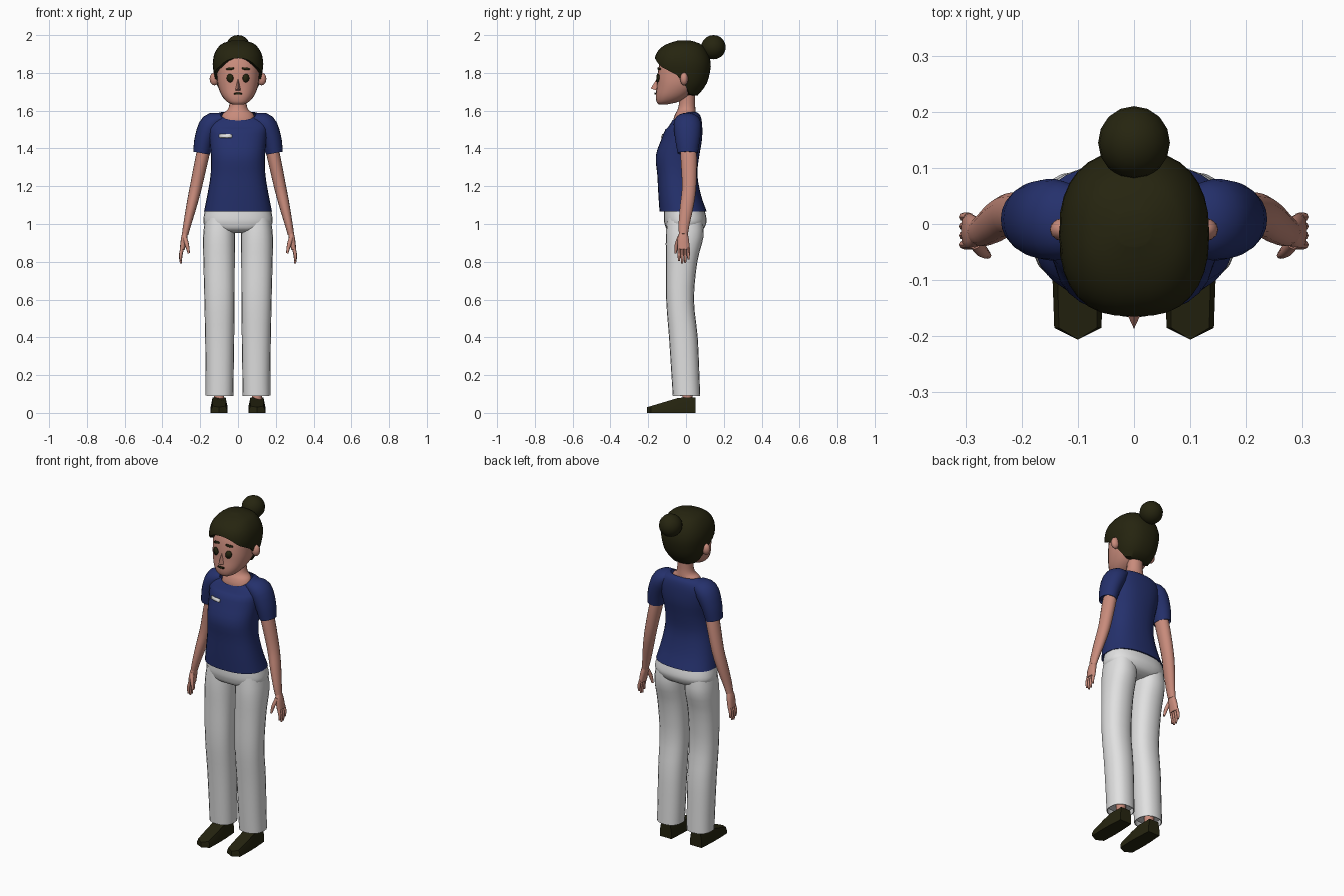
import bpy
import bmesh
from math import sin, cos, pi, radians, copysign
from mathutils import Vector
from mathutils.bvhtree import BVHTree

if "Cube" in bpy.data.objects:
    bpy.data.objects.remove(bpy.data.objects["Cube"], do_unlink=True)


def material(name, rgb):
    mat = bpy.data.materials.new(name)
    mat.use_nodes = True
    mat.diffuse_color = (*rgb, 1)
    mat.node_tree.nodes["Principled BSDF"].inputs["Base Color"].default_value = (*rgb, 1)
    return mat


skin = material("warm skin", (.58, .26, .2))
navy = material("navy cloth", (.018, .03, .15))
white = material("off white cloth", (.75, .75, .75))
dark = material("dark brown", (.019, .018, .005))


def finish(name, bm, mat, mirror=False, angle=50):
    """Turn a bmesh into a shaded object, optionally mirrored across x."""
    bmesh.ops.recalc_face_normals(bm, faces=bm.faces)
    mesh = bpy.data.meshes.new(name)
    bm.to_mesh(mesh)
    bm.free()
    mesh.materials.append(mat)
    obj = bpy.data.objects.new(name, mesh)
    bpy.context.collection.objects.link(obj)
    bpy.ops.object.select_all(action='DESELECT')
    obj.select_set(True)
    bpy.context.view_layer.objects.active = obj
    bpy.ops.object.shade_smooth_by_angle(angle=radians(angle))
    if mirror:
        mod = obj.modifiers.new("Mirror", 'MIRROR')
        mod.use_mirror_merge = False
    return obj


def refine(rows, steps=3):
    """Smooth a list of sections with a Catmull-Rom spline."""
    pts = [Vector(r) for r in rows]
    pts = [2 * pts[0] - pts[1]] + pts + [2 * pts[-1] - pts[-2]]
    out = []
    for a, b, c, d in zip(pts, pts[1:], pts[2:], pts[3:]):
        for i in range(steps):
            t = i / steps
            out.append(b + (c - a) * (t / 2) + (2 * a - 5 * b + 4 * c - d) * (t * t / 2)
                       + (3 * b - a - 3 * c + d) * (t ** 3 / 2))
    return out + [pts[-2]]


def rounded(a, power):
    """Point on a unit superellipse."""
    return tuple(copysign(abs(v) ** (2 / power), v) for v in (cos(a), sin(a)))


def bridge(bm, rings):
    for r, s in zip(rings, rings[1:]):
        for i in range(len(r)):
            j = (i + 1) % len(r)
            bm.faces.new((r[i], r[j], s[j], s[i]))


def tube(name, rows, mat, n=20, power=2, mirror=False, caps=(True, True), hollow=0, warp=None):
    """Loft sections (x, z, half width, front y, back y); hollow recesses the last end."""
    bm = bmesh.new()
    rows = refine(rows)
    rings = []

    def ring(row, u, shrink=1, shift=Vector()):
        x, z, rx, y0, y1 = row
        verts = []
        for i in range(n):
            c, s = rounded(2 * pi * i / n, power)
            co = Vector((x, (y0 + y1) / 2, z)) + shift
            co += u * (rx * c * shrink) + Vector((0, (y1 - y0) / 2 * s * shrink, 0))
            verts.append(bm.verts.new(warp(co) if warp else co))
        rings.append(verts)

    for k, row in enumerate(rows):
        a, b = rows[max(k - 1, 0)], rows[min(k + 1, len(rows) - 1)]
        along = Vector((b[0] - a[0], 0, b[1] - a[1])).normalized()
        u = Vector((along.z, 0, -along.x))
        ring(row, u)
    if hollow:
        ring(rows[-1], u, .94)
        ring(rows[-1], u, .9, along * -hollow)
    bridge(bm, rings)
    for use, end in zip(caps, (rings[0], rings[-1])):
        if use:
            bm.faces.new(end)
    return finish(name, bm, mat, mirror)


def ball(name, centre, size, mat, mirror=False, seg=16):
    bm = bmesh.new()
    bmesh.ops.create_uvsphere(bm, u_segments=seg, v_segments=10, radius=1)
    for v in bm.verts:
        v.co = Vector(centre) + Vector(a * b for a, b in zip(v.co, size))
    return finish(name, bm, mat, mirror)


def plate(name, target, x, z, w, h, mat, power=2, tilt=0, mirror=False):
    """Thin patch projected onto the front of another part."""
    src = bmesh.new()
    src.from_mesh(target.data)
    tree = BVHTree.FromBMesh(src)
    src.free()
    bm = bmesh.new()

    def put(px, pz):
        hit = tree.ray_cast(Vector((px, -1, pz)), Vector((0, 1, 0)))[0]
        return bm.verts.new(hit - Vector((0, .004, 0)))

    n = 20
    mid = put(x, z)
    rim = []
    for i in range(n):
        c, s = rounded(2 * pi * i / n, power)
        rim.append(put(x + c * w, z + s * h + c * w * tilt))
    for i in range(n):
        bm.faces.new((mid, rim[i], rim[(i + 1) % n]))
    obj = finish(name, bm, mat, mirror)
    mod = obj.modifiers.new("Thickness", 'SOLIDIFY')
    mod.thickness, mod.offset = .006, 0


# Head, neck, ears and nose
head = tube("head", [(0, 1.633, .03, -.145, -.1), (0, 1.647, .058, -.156, -.04),
                     (0, 1.68, .086, -.16, .02), (0, 1.73, .106, -.155, .07),
                     (0, 1.78, .112, -.152, .09), (0, 1.85, .112, -.14, .1),
                     (0, 1.92, .09, -.11, .07)], skin, n=24, power=2.3)
tube("neck", [(0, 1.52, .095, -.065, .04), (0, 1.555, .09, -.066, .045),
              (0, 1.585, .08, -.056, .05), (0, 1.605, .055, -.045, .05),
              (0, 1.64, .045, -.037, .048), (0, 1.72, .045, -.035, .05)], skin)
ball("ear", (.125, -.01, 1.768), (.025, .021, .034), skin, True, 12)
bm = bmesh.new()
top, left, right, tip = [bm.verts.new(c) for c in (
    (0, -.148, 1.78), (.018, -.148, 1.705), (-.018, -.148, 1.705), (0, -.187, 1.717))]
for f in ((top, left, tip), (top, tip, right), (left, right, tip), (top, right, left)):
    bm.faces.new(f)
finish("nose", bm, skin, angle=80)

# Painted face
plate("eye", head, .042, 1.772, .017, .022, dark, mirror=True)
plate("eyebrow", head, .042, 1.822, .02, .006, dark, power=3, tilt=-.15, mirror=True)
plate("mouth", head, 0, 1.69, .022, .005, dark, power=3)

# Hair cap with a lower edge that follows the hairline
shape = refine([(1.66, .07, -.1, .04), (1.69, .088, -.11, .07), (1.74, .115, -.14, .108),
                (1.8, .128, -.16, .126), (1.85, .134, -.168, .131), (1.9, .125, -.158, .118),
                (1.935, .105, -.13, .097), (1.957, .08, -.09, .07), (1.972, .03, -.04, .02)], 4)
edge = [(-1, 1.68), (-.4, 1.685), (-.1, 1.72), (.1, 1.785), (.3, 1.8), (.75, 1.835), (1, 1.878)]


def lookup(table, key):
    for a, b in zip(table, table[1:]):
        if key <= b[0]:
            break
    t = min(max((key - a[0]) / (b[0] - a[0]), 0), 1)
    return Vector(a).lerp(Vector(b), t)


bm = bmesh.new()
rings = []
n, levels = 32, 14
for k in range(-1, levels + 1):
    t = max(k, 0) / levels
    verts = []
    for i in range(n):
        a = 2 * pi * i / n
        low = lookup(edge, -sin(a))[1]
        z = low + (shape[-1][0] - low) * sin(t * pi / 2)
        _, rx, y0, y1 = lookup(shape, z)
        c, s = rounded(a, 2.4)
        tuck = .6 if k < 0 else 1
        verts.append(bm.verts.new((rx * c * tuck, (y0 + y1) / 2 + (y1 - y0) / 2 * s * tuck, z)))
    rings.append(verts)
bridge(bm, rings)
bm.faces.new(rings[-1])
finish("hair", bm, dark)
ball("hair_bun", (0, .145, 1.936), (.064, .065, .064), dark)


# Shirt: scooped collar, sleeves and a small plain tag
def scoop(co):
    if co.y < 0 and co.z > 1.5:
        co.z += .6 * co.y * min((co.z - 1.5) / .08, 1)
    return co


shirt = tube("shirt", [(0, 1.592, .092, -.072, .055), (0, 1.575, .135, -.085, .075),
                       (0, 1.53, .16, -.1, .085), (0, 1.45, .152, -.13, .085),
                       (0, 1.36, .143, -.16, .07), (0, 1.26, .145, -.152, .06),
                       (0, 1.15, .163, -.146, .08), (0, 1.065, .18, -.14, .11)],
             navy, n=28, power=2.4, caps=(False, True), hollow=.01, warp=scoop)
tube("sleeve", [(.085, 1.56, .03, -.05, .06), (.14, 1.53, .058, -.065, .08),
                (.176, 1.455, .053, -.058, .075), (.193, 1.375, .045, -.045, .062)],
     navy, mirror=True, hollow=.015)
plate("chest_tag", shirt, -.066, 1.466, .034, .009, white, power=9)

# Arms and hands
tube("arm", [(.165, 1.45, .033, -.03, .05), (.188, 1.36, .035, -.03, .058),
             (.222, 1.2, .032, -.022, .055), (.245, 1.1, .028, -.032, .042),
             (.268, 1, .021, -.04, .02), (.28, .945, .017, -.038, .01)], skin, 14, mirror=True)
tube("palm", [(.278, .96, .014, -.034, .006), (.286, .92, .016, -.045, .015),
              (.295, .865, .013, -.045, .02)], skin, 12, 2.4, True)
for i, length in enumerate((.065, .08, .076, .058)):
    y = -.037 + .0165 * i
    tube("finger_%d" % (i + 1), [(.294, .875, .009, y - .008, y + .008),
                                 (.303, .87 - length / 2, .009, y - .008, y + .008),
                                 (.302, .87 - length, .005, y - .005, y + .005)],
         skin, 8, mirror=True)
tube("thumb", [(.284, .935, .012, -.045, -.02), (.27, .89, .011, -.06, -.038),
               (.26, .845, .006, -.062, -.05)], skin, 8, mirror=True)

# Trousers
tube("trouser_hips", [(0, .952, .1, -.06, .05), (0, .97, .155, -.1, .088),
                      (0, 1, .18, -.113, .106), (0, 1.03, .183, -.117, .108),
                      (0, 1.085, .172, -.115, .095)], white, 28, 2.4)
tube("trouser_leg", [(.095, 1.03, .078, -.1, .088), (.1, .93, .085, -.107, .092),
                     (.1, .8, .083, -.106, .06), (.098, .6, .08, -.105, .042),
                     (.097, .4, .077, -.09, .062), (.097, .2, .074, -.077, .071),
                     (.098, .09, .073, -.07, .075)], white, 20, 2.3, True, hollow=.03)

# Ankles and faceted shoes
tube("ankle", [(.1, .05, .027, -.02, .035), (.1, .15, .027, -.02, .035)], skin, 10, mirror=True)
bm = bmesh.new()
outline = [(-.042, -.185), (0, -.206), (.042, -.185), (.045, -.1), (.044, -.04),
           (.038, .05), (-.038, .05), (-.044, -.04), (-.045, -.1), (-.042, -.185)][:-1]
rings = []
for level, inset in ((0, 1), (.45, 1), (1, .8)):
    rings.append([])
    for x, y in outline:
        height = min(.03 + max(y + .206, 0) * .3, .082)
        rings[-1].append(bm.verts.new((.1 + x * inset, y, height * level)))
bridge(bm, rings)
bm.faces.new(rings[0])
bm.faces.new(rings[-1])
finish("shoe", bm, dark, True, 25)
